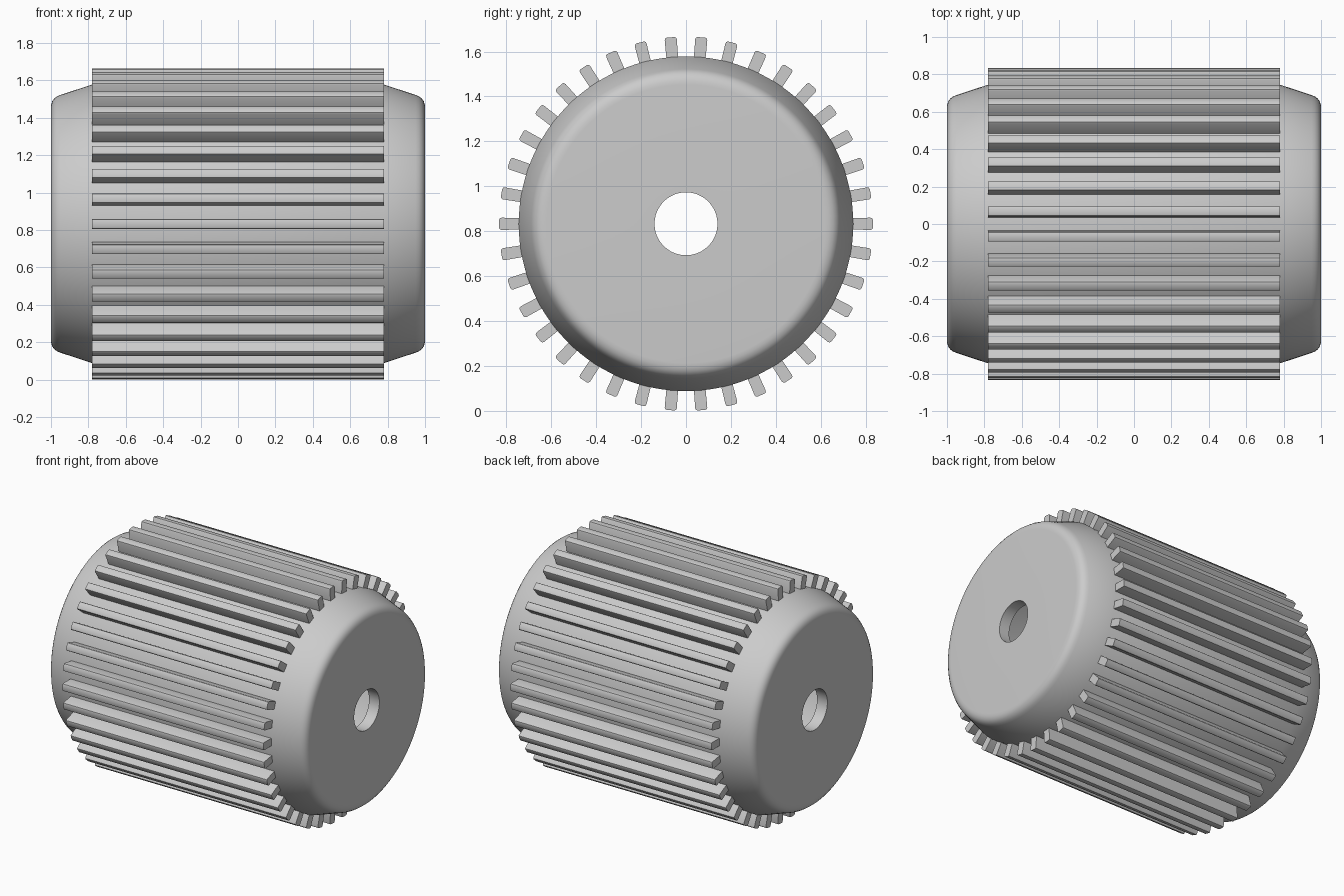
import bpy, bmesh
from math import cos, sin, pi, tau

if "Cube" in bpy.data.objects:
    bpy.data.objects.remove(bpy.data.objects["Cube"])

CZ = 0.833       # axis height
TEETH = 38
SEGS = TEETH * 3


def finish(bm, name, angle):
    bmesh.ops.recalc_face_normals(bm, faces=bm.faces)
    me = bpy.data.meshes.new(name)
    bm.to_mesh(me)
    bm.free()
    ob = bpy.data.objects.new(name, me)
    bpy.context.collection.objects.link(ob)
    ob.location.z = CZ
    bpy.ops.object.select_all(action='DESELECT')
    ob.select_set(True)
    bpy.context.view_layer.objects.active = ob
    bpy.ops.object.shade_smooth_by_angle(angle=angle)
    return ob


def revolve(profile, name):
    # Closed (x, radius) profile spun around the x axis
    bm = bmesh.new()
    rings = [[bm.verts.new((x, r * cos(tau * i / SEGS), r * sin(tau * i / SEGS)))
              for i in range(SEGS)] for x, r in profile]
    for k, a in enumerate(rings):
        b = rings[(k + 1) % len(rings)]
        for i in range(SEGS):
            j = (i + 1) % SEGS
            bm.faces.new((a[i], a[j], b[j], b[i]))
    return finish(bm, name, 0.6)


# Hollow drum with tapered, rounded ends and a round axle hole
outer = [(0.78, 0.745), (0.95, 0.689), (0.967, 0.682), (0.982, 0.671),
         (0.993, 0.656), (0.999, 0.637), (1.0, 0.62), (1.0, 0.14)]
inner = [(0.92, 0.14), (0.92, 0.61), (0.76, 0.665)]
half = outer + inner
revolve(half + [(-x, r) for x, r in reversed(half)], "drum")

# Ring of straight ribs with softened outer edges
bm = bmesh.new()
section = [(0.735, -0.026), (0.822, -0.027), (0.83, -0.024), (0.833, -0.017)]
section += [(r, -t) for r, t in reversed(section)]
for n in range(TEETH):
    c, s = cos(tau * n / TEETH), sin(tau * n / TEETH)
    ends = [[bm.verts.new((x, r * c - t * s, r * s + t * c)) for r, t in section]
            for x in (-0.78, 0.78)]
    bm.faces.new(ends[0])
    bm.faces.new(ends[1])
    for i in range(len(section)):
        j = (i + 1) % len(section)
        bm.faces.new((ends[0][i], ends[0][j], ends[1][j], ends[1][i]))
finish(bm, "grip_ribs", 0.7)
